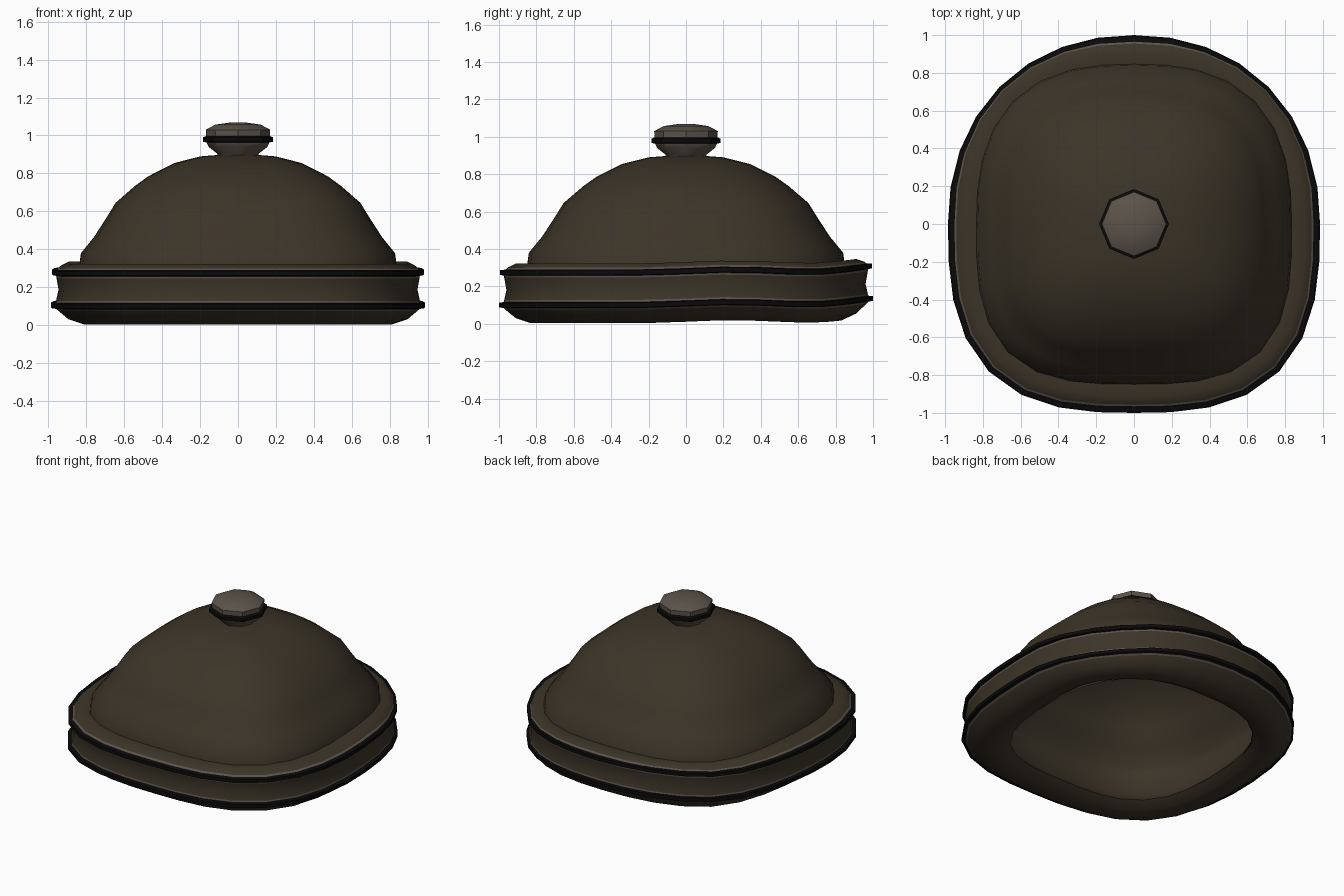
import bpy, bmesh, math

if "Cube" in bpy.data.objects:
    bpy.data.objects.remove(bpy.data.objects["Cube"])


def material(name, rgb):
    m = bpy.data.materials.new(name)
    m.diffuse_color = (*rgb, 1)
    m.use_nodes = True
    m.node_tree.nodes["Principled BSDF"].inputs["Base Color"].default_value = m.diffuse_color
    return m


MATS = [material("dark brown", (0.045, 0.034, 0.021)),
        material("black trim", (0.003, 0.003, 0.003)),
        material("grey brown", (0.105, 0.087, 0.069))]
BODY, BLACK, GREY = 0, 1, 2


def wave(y):
    """Gentle warp of the brim: slight hump on the sides, lifted back."""
    lift = max(0, min(1, (y - 0.65) / 0.33))
    return 0.016 * math.exp(-((y - 0.25) / 0.3) ** 2) + 0.035 * lift ** 1.5


def squircle(r, z, warp):
    """Rounded-square ring of 32 points, squarer at the front than the back."""
    t = max(0, (r - 0.85) / 0.15)
    pts = []
    for i in range(32):
        a = math.tau * i / 32
        c, s = math.cos(a), math.sin(a)
        n = (3.1 - 0.3 * t) if s < 0 else (2.6 - 0.45 * t)
        k = r / (abs(c) ** n + abs(s) ** n) ** (1 / n)
        x, y = 0.985 * c * k, s * k
        pts.append((x, y, z + (wave(y) if warp else 0)))
    return pts


def octagon(r, z, warp):
    return [(r * math.cos(math.tau * i / 8), r * math.sin(math.tau * i / 8), z)
            for i in range(8)]


def loft(name, profile, ring, warp=False, cap=False):
    """Skin rings from (radius, height, colour of the strip that follows)."""
    bm = bmesh.new()
    rings = [[bm.verts.new(p) for p in ring(r, z, warp)] for r, z, _ in profile]
    for (a, b), (_, _, col) in zip(zip(rings, rings[1:]), profile):
        n = len(a)
        for i in range(n):
            f = bm.faces.new((a[i], a[(i + 1) % n], b[(i + 1) % n], b[i]))
            f.material_index = col
    if cap:
        bm.faces.new(rings[-1]).material_index = profile[-1][2]
    bmesh.ops.recalc_face_normals(bm, faces=bm.faces)
    me = bpy.data.meshes.new(name)
    bm.to_mesh(me)
    bm.free()
    for m in MATS:
        me.materials.append(m)
    ob = bpy.data.objects.new(name, me)
    bpy.context.collection.objects.link(ob)
    bpy.ops.object.select_all(action='DESELECT')
    ob.select_set(True)
    bpy.context.view_layer.objects.active = ob
    bpy.ops.object.shade_smooth_by_angle(angle=math.radians(40))
    return ob


# Domed crown
crown = [(0.85, 0.31), (0.84, 0.38), (0.77, 0.465), (0.695, 0.58), (0.655, 0.645),
         (0.55, 0.735), (0.48, 0.785), (0.34, 0.855), (0.2, 0.89), (0.07, 0.9)]
loft("crown", [(r, z, BODY) for r, z in crown], squircle, cap=True)

# Inner lining, just under the crown, down to the brim opening
lining = [(0.70, 0.05), (0.79, 0.15), (0.825, 0.31)] + \
         [(r - 0.02, z - 0.02) for r, z in crown[1:]]
loft("lining", [(r, z, BODY) for r, z in lining], squircle, cap=True)

# Thick brim with two black piping bands edged by lighter beads
brim = [(0.84, 0.32, BODY), (0.91, 0.322, BODY), (0.955, 0.30, GREY),
        (0.965, 0.29, BLACK), (0.995, 0.286, BLACK), (0.995, 0.262, BLACK),
        (0.975, 0.258, GREY), (0.972, 0.247, BODY), (0.96, 0.18, BODY),
        (0.972, 0.127, GREY), (0.975, 0.116, BLACK), (1.0, 0.112, BLACK),
        (1.0, 0.088, BLACK), (0.975, 0.084, GREY), (0.965, 0.075, BODY),
        (0.91, 0.03, BODY), (0.83, 0.003, BODY), (0.76, 0.01, BODY),
        (0.70, 0.05, BODY)]
loft("brim", brim, squircle, warp=True)

# Faceted knob with a black band
knob = [(0.10, 0.88, GREY), (0.11, 0.905, GREY), (0.155, 0.94, GREY),
        (0.165, 0.963, BLACK), (0.185, 0.967, BLACK), (0.185, 0.99, BLACK),
        (0.168, 0.997, GREY), (0.17, 1.03, GREY), (0.12, 1.057, GREY),
        (0.05, 1.067, GREY)]
loft("knob", knob, octagon, cap=True)
